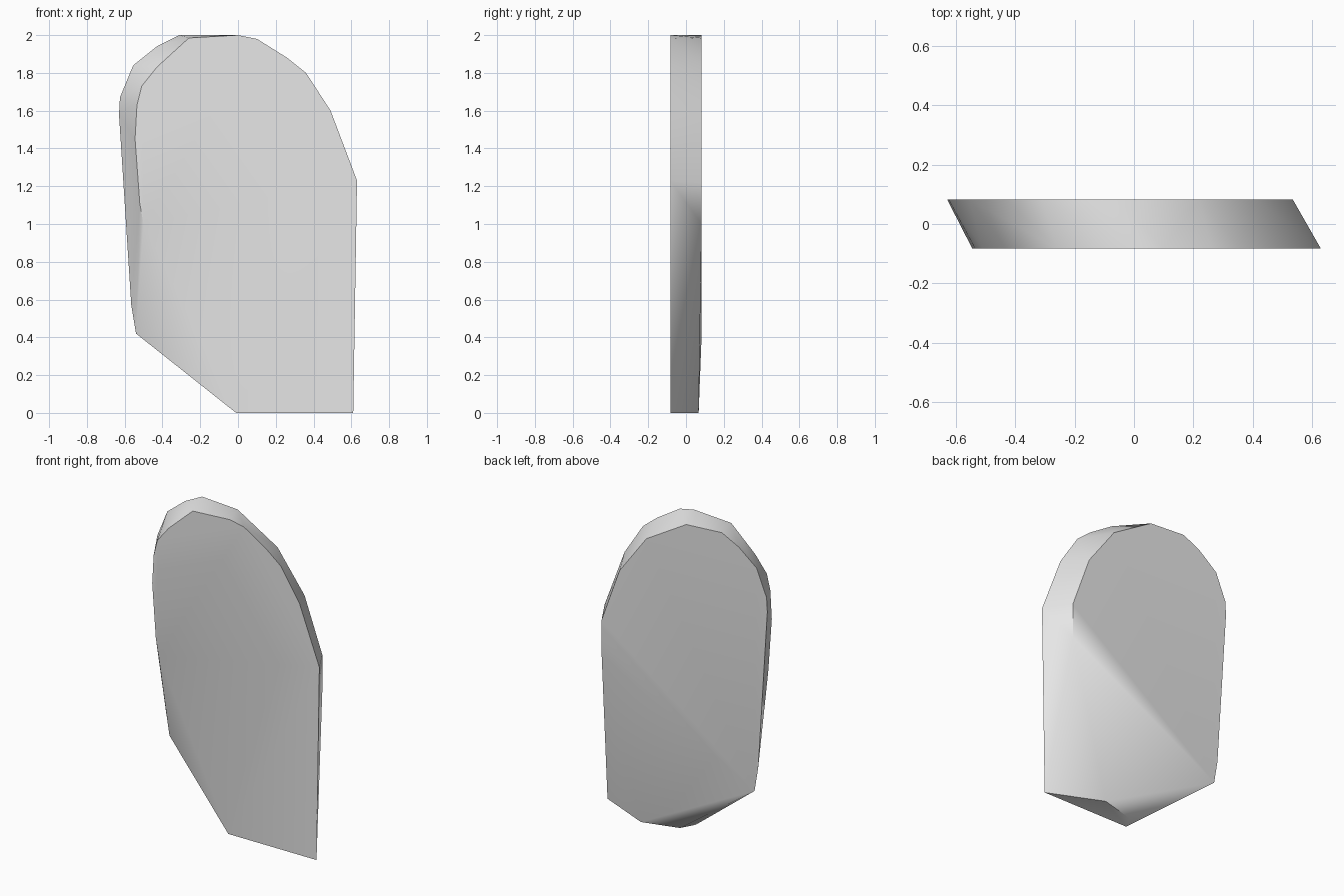
import bpy
import bmesh
import math

cube = bpy.data.objects.get("Cube")
if cube:
    bpy.data.objects.remove(cube, do_unlink=True)

HALF = 0.083  # half thickness of the slab

# Front outline (x, z), clockwise from the bottom left
front = [(-0.01, 0), (-0.5, 1.0), (-0.52, 1.11), (-0.545, 1.45),
         (-0.535, 1.63), (-0.51, 1.73), (-0.43, 1.83), (-0.26, 1.985),
         (0, 2), (0.1, 1.98), (0.26, 1.88), (0.36, 1.8),
         (0.49, 1.6), (0.63, 1.23), (0.61, 0)]

# Back outline, skewed to the side and cut short at the bottom
back = [(-0.54, 0.42), (-0.565, 0.57), (-0.63, 1.58), (-0.625, 1.67),
        (-0.555, 1.84), (-0.43, 1.94), (-0.31, 2), (-0.06, 1.985),
        (0.22, 1.82), (0.41, 1.565), (0.535, 1.22), (0.535, 1.0)]

# Corners of the chipped foot
foot = [(0.27, 0.067, 0), (0.04, 0.005, 0)]

points = [(x, -HALF, z) for x, z in front]
points += [(x, HALF, z) for x, z in back] + foot

# Wrap the outlines in one convex slab and merge flat regions
bm = bmesh.new()
for p in points:
    bm.verts.new(p)
bmesh.ops.convex_hull(bm, input=bm.verts[:])
bmesh.ops.dissolve_limit(bm, angle_limit=math.radians(1),
                         verts=bm.verts[:], edges=bm.edges[:])
bmesh.ops.recalc_face_normals(bm, faces=bm.faces[:])
mesh = bpy.data.meshes.new("stone_slab")
bm.to_mesh(mesh)
bm.free()

slab = bpy.data.objects.new("stone_slab", mesh)
bpy.context.collection.objects.link(slab)

# Plain grey
grey = bpy.data.materials.new("light_grey")
grey.use_nodes = True
colour = (0.8, 0.8, 0.8, 1)
grey.diffuse_color = colour
for node in grey.node_tree.nodes:
    if node.type == 'BSDF_PRINCIPLED':
        node.inputs["Base Color"].default_value = colour
mesh.materials.append(grey)

# Soft rim and chipped corners, crisp outline
bpy.ops.object.select_all(action='DESELECT')
slab.select_set(True)
bpy.context.view_layer.objects.active = slab
bpy.ops.object.shade_smooth_by_angle(angle=math.radians(42))
